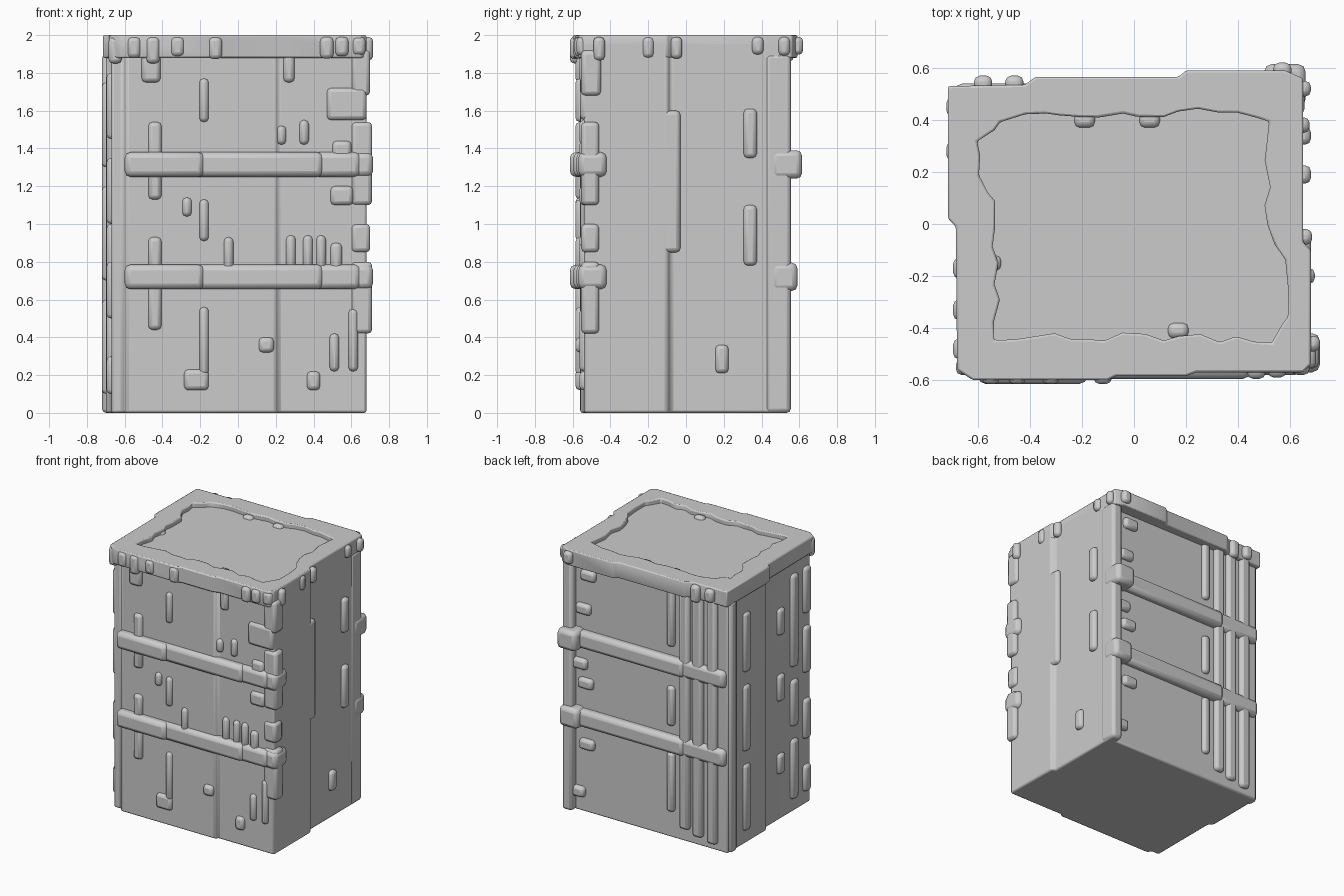
import bpy, bmesh, random
from mathutils import Vector

random.seed(4)
cube = bpy.data.objects.get("Cube")
if cube:
    bpy.data.objects.remove(cube, do_unlink=True)

grey = bpy.data.materials.new("stone_grey")
grey.use_nodes = True
COLOUR = (0.6, 0.6, 0.6, 1)
grey.diffuse_color = COLOUR
grey.node_tree.nodes["Principled BSDF"].inputs["Base Color"].default_value = COLOUR


def finish(name, bm, bevel):
    """Turn a bmesh into a softly bevelled object."""
    bmesh.ops.recalc_face_normals(bm, faces=bm.faces)
    mesh = bpy.data.meshes.new(name)
    bm.to_mesh(mesh)
    bm.free()
    mesh.materials.append(grey)
    obj = bpy.data.objects.new(name, mesh)
    bpy.context.collection.objects.link(obj)
    mod = obj.modifiers.new("soft_edges", "BEVEL")
    mod.width = bevel
    mod.segments = 2
    mod.limit_method = "ANGLE"
    bpy.ops.object.select_all(action="DESELECT")
    obj.select_set(True)
    bpy.context.view_layer.objects.active = obj
    bpy.ops.object.shade_smooth_by_angle(angle=0.8)
    return obj


def add_box(bm, x0, x1, y0, y1, z0, z1):
    lo, hi = Vector((x0, y0, z0)), Vector((x1, y1, z1))
    verts = bmesh.ops.create_cube(bm, size=1)["verts"]
    for v in verts:
        v.co = (lo + hi) / 2 + v.co * (hi - lo)


def boxes(name, items, bevel=0.022):
    bm = bmesh.new()
    for item in items:
        add_box(bm, *item)
    return finish(name, bm, bevel)


def extrude(bm, faces, height):
    out = bmesh.ops.extrude_face_region(bm, geom=faces)["geom"]
    verts = [g for g in out if isinstance(g, bmesh.types.BMVert)]
    bmesh.ops.translate(bm, verts=verts, vec=(0, 0, height))


def loop(bm, points, z):
    verts = [bm.verts.new((x, y, z)) for x, y in points]
    return [bm.edges.new((a, b)) for a, b in zip(verts, verts[1:] + verts[:1])]


# Main body: stepped footprint, its top is the floor of the lid recess
footprint = [(-.67, -.53), (-.61, -.53), (-.59, -.56), (.20, -.56), (.215, -.54),
             (.68, -.54), (.68, -.10), (.65, -.08), (.65, .50), (-.70, .50),
             (-.70, .04), (-.67, .01)]
bm = bmesh.new()
body_face = bm.faces.new([bm.verts.new((x, y, 0)) for x, y in footprint])
extrude(bm, [body_face], 1.965)
finish("body", bm, .015)

# Raised lid rim with a worn inner edge
outer = [(-.68, -.56), (-.62, -.60), (-.10, -.60), (-.07, -.585), (.20, -.585),
         (.24, -.57), (.65, -.57), (.68, -.54), (.68, -.10), (.65, -.07),
         (.65, .56), (.58, .59), (.20, .59), (.17, .565), (-.38, .565),
         (-.42, .535), (-.715, .53), (-.715, .02), (-.685, -.01)]
corners = [(-.53, -.43), (.53, -.44), (.59, -.35), (.57, -.15), (.51, 0),
           (.52, .40), (.40, .44), (-.50, .40), (-.60, .30), (-.59, .20), (-.53, .07)]
inner = []
for a, b in zip(corners, corners[1:] + corners[:1]):
    a, b = Vector(a), Vector(b)
    steps = max(2, int((b - a).length / .07))
    for i in range(steps):
        wear = Vector((random.uniform(-.015, .015), random.uniform(-.02, .02)))
        inner.append(a.lerp(b, i / steps) + wear)
bm = bmesh.new()
edges = loop(bm, outer, 1.88) + loop(bm, inner, 1.88)
bmesh.ops.triangle_fill(bm, use_beauty=True, use_dissolve=False, edges=edges)
extrude(bm, bm.faces[:], .12)
finish("lid_rim", bm, .02)

# Small lumps on the lid floor and around the rim
boxes("lid_lumps", [(x - .04, x + .04, y - .03, y + .03, 1.94, 1.985)
                    for x, y in [(-.19, .40), (.06, .40), (.17, -.41), (-.55, -.15)]])
knobs = [(.57, .59), (.645, .52), (.68, -.46), (-.58, .54), (.64, .38), (.65, -.05),
         (-.32, -.585), (-.65, -.55), (.64, -.55), (-.12, -.585), (-.46, .54),
         (.66, -.20), (-.45, -.585), (.47, -.565), (.55, -.56), (-.55, -.585)]
boxes("rim_knobs", [(x - .035, x + .035, y - .03, y + .03,
                     1.90 - random.random() * .05, 1.99) for x, y in knobs])

# Horizontal bands round the front and back
bands = []
for z, back in ((.655, .59), (1.25, .615)):
    top = z + .13
    bands += [(-.60, -.18, -.615, -.50, z, top), (-.25, .45, -.595, -.50, z, top),
              (.40, .65, -.58, -.48, z, top), (-.36, .58, .45, .555, z, top),
              (-.69, -.30, .45, .54, z, top), (.50, .66, .45, back, z - .01, top + .01),
              (.60, .715, -.57, -.42, z, top)]
boxes("bands", bands, .03)

# Corner posts and the thicker panel on the +x side
boxes("corner_posts", [(.57, .655, .42, .555, 0, 1.9),
                       (.60, .71, -.555, -.46, .42, .80),
                       (.60, .70, -.555, -.46, .85, 1.0),
                       (.60, .71, -.555, -.46, 1.1, 1.54),
                       (.47, .68, -.56, -.45, 1.55, 1.72),
                       (.60, .70, -.555, -.45, 1.68, 1.92)])
boxes("side_panel", [(.60, .68, -.15, -.03, .85, 1.6)])

# Front face: upright bars given as x, bottom, top, half width
front_bars = [(-.44, .44, .70, .035), (-.44, .75, .93, .035), (-.44, 1.13, 1.54, .035),
              (-.46, 1.75, 1.92, .05), (-.18, 1.54, 1.77, .025), (-.18, .91, 1.13, .025),
              (-.18, .20, .56, .025), (-.22, .12, .23, .065), (-.27, 1.04, 1.14, .025),
              (-.05, .75, .93, .025), (.27, 1.75, 1.92, .03), (.28, .75, .94, .025),
              (.37, .75, .94, .025), (.44, .75, .94, .025), (.35, 1.42, 1.55, .025),
              (.23, 1.42, 1.52, .025), (.40, .12, .22, .035), (.51, .22, .42, .025),
              (.61, .22, .55, .025), (.15, .32, .40, .04), (.55, 1.1, 1.2, .06),
              (.52, .75, .90, .03), (.55, 1.33, 1.44, .05)]
boxes("front_bars", [(x - w, x + w, -.585 if x < .2 else -.565, -.50, a, b)
                     for x, a, b, w in front_bars])

# Back face: long upright ribs broken up by the bands, plus lumps
ribs = [(x - .04, x + .04, .45, .535, low, 1.92)
        for x, low in ((-.35, .10), (-.46, .07), (-.58, .05))]
ribs += [(-.26, -.20, .45, .53, a, b) for a, b in ((.2, .65), (.85, 1.15), (1.45, 1.9))]
boxes("back_ribs", ribs)
boxes("back_lumps", [(x - .06, x + .06, .45, .535, z - .04, z + .04)
                     for x, z in ((.46, 1.80), (.50, 1.54), (.48, .98), (.47, .52),
                                  (.55, .15), (.53, 1.12))])

# Bars on the +x side
boxes("side_bars", [(.60, .68, y - .035, y + .035, a, b)
                    for y, a, b in ((.34, 1.35, 1.61), (.34, .78, 1.10), (.19, .21, .36))])

# Broken ridges on the -x side, most of them near the front
ridges = [(-.72 if y > 0 else -.695, -.60, y - .04, y + .04, a, b)
          for y, a, b in ((.45, 0, 1.9), (.28, .1, .6), (.28, .7, 1.2), (.28, 1.3, 1.75),
                          (-.17, .35, .5), (-.17, .9, 1.1), (-.17, 1.4, 1.6),
                          (-.33, .1, .55), (-.33, .65, 1.0), (-.33, 1.1, 1.8),
                          (-.48, .1, .3), (-.48, .5, .8), (-.48, 1.0, 1.35),
                          (-.48, 1.45, 1.8))]
boxes("left_ridges", ridges)
